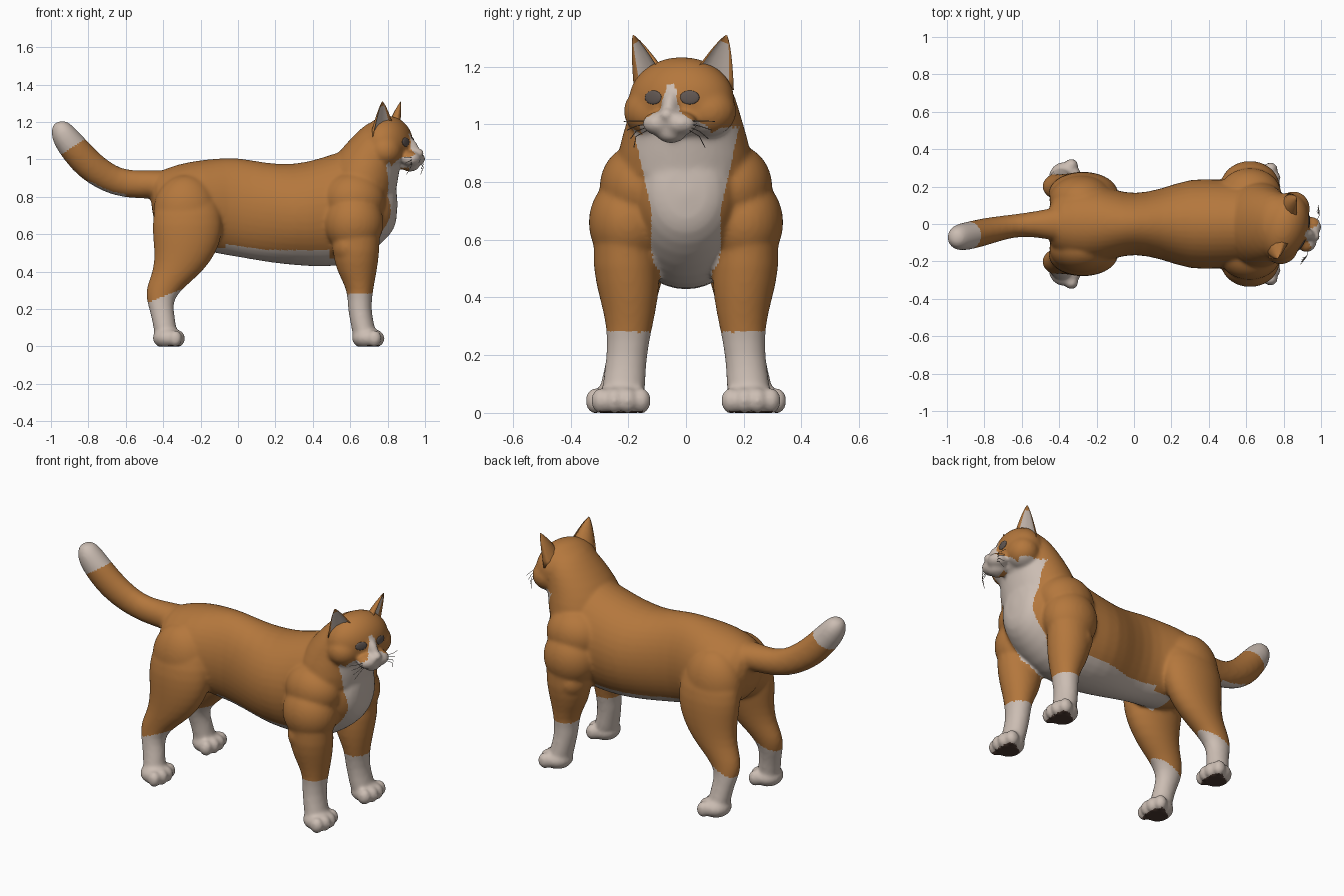
import bpy, bmesh, math
from mathutils import Vector, Matrix
from mathutils.bvhtree import BVHTree

if "Cube" in bpy.data.objects:
    bpy.data.objects.remove(bpy.data.objects["Cube"])


def material(name, rgb):
    m = bpy.data.materials.new(name)
    m.diffuse_color = (*rgb, 1)
    m.use_nodes = True
    m.node_tree.nodes["Principled BSDF"].inputs["Base Color"].default_value = m.diffuse_color
    return m


ORANGE = material("orange_fur", (0.455, 0.185, 0.046))
CREAM = material("white_fur", (0.60, 0.51, 0.45))
PAD = material("dark_pads", (0.07, 0.04, 0.03))
EYE = material("grey_eyes", (0.12, 0.095, 0.085))
WHISK = material("whisker_grey", (0.22, 0.18, 0.15))

# head frame: local x = forward, y = cat's left, turned a little to -y
HEAD = Matrix.Translation((0.80, -0.015, 0)) @ Matrix.Rotation(math.radians(-17), 4, 'Z')
IDENT = Matrix.Identity(4)


def make_object(name, bm, mats):
    me = bpy.data.meshes.new(name)
    bm.to_mesh(me)
    bm.free()
    for m in mats:
        me.materials.append(m)
    me.polygons.foreach_set("use_smooth", [True] * len(me.polygons))
    ob = bpy.data.objects.new(name, me)
    bpy.context.collection.objects.link(ob)
    return ob


def ball(bm, c, r, frame=IDENT, pitch=0):
    mat = frame @ Matrix.Translation(c) @ Matrix.Rotation(pitch, 4, 'Y') @ Matrix.Diagonal((*r, 1))
    bmesh.ops.create_uvsphere(bm, u_segments=16, v_segments=10, radius=1, matrix=mat)


def loft(bm, stations, tangent=None, n=20):
    """Closed tube through (x, y, z, side radius, other radius)."""
    rings = []
    for i, (x, y, z, ra, rb) in enumerate(stations):
        if tangent:
            t = Vector(tangent)
        else:
            a, b = stations[max(i - 1, 0)], stations[min(i + 1, len(stations) - 1)]
            t = Vector((b[0] - a[0], 0, b[2] - a[2])).normalized()
        side = Vector((0, 1, 0))
        up = t.cross(side)
        rings.append([bm.verts.new(Vector((x, y, z)) + side * ra * math.cos(k * math.tau / n)
                                   + up * rb * math.sin(k * math.tau / n)) for k in range(n)])
    for p, q in zip(rings, rings[1:]):
        for k in range(n):
            bm.faces.new((p[k], p[(k + 1) % n], q[(k + 1) % n], q[k]))
    bm.faces.new(rings[0][::-1])
    bm.faces.new(rings[-1])


bm = bmesh.new()
# torso: x, z, half width, half height
loft(bm, [(x, 0, z, ry, rz) for x, z, ry, rz in [
    (-.47, .80, .09, .10), (-.40, .77, .18, .185), (-.25, .76, .225, .235), (-.1, .75, .185, .26),
    (0, .745, .16, .27), (.15, .715, .19, .268), (.3, .702, .25, .272), (.45, .715, .24, .295),
    (.6, .75, .24, .32), (.72, .76, .21, .255), (.81, .765, .15, .18), (.855, .76, .08, .10)]], (1, 0, 0))
# neck: z, x, half width, half depth
loft(bm, [(x, -.005, z, ry, rx) for z, x, ry, rx in [
    (.75, .66, .24, .19), (.9, .66, .24, .195), (1.0, .69, .205, .19),
    (1.1, .745, .18, .155), (1.17, .775, .14, .115), (1.21, .785, .07, .07)]], (0, 0, 1))
# tail
loft(bm, [(-.36, 0, .87, .11, .08), (-.45, 0, .866, .082, .076), (-.6, -.003, .865, .06, .076),
          (-.7, -.02, .90, .066, .079), (-.8, -.042, .97, .075, .084), (-.87, -.06, 1.05, .076, .081),
          (-.925, -.07, 1.12, .075, .074), (-.95, -.072, 1.17, .063, .058), (-.96, -.073, 1.205, .03, .028)])
# legs: z, x, y, half depth, half width
FRONT = [(.66, .63, .215, .14, .11), (.5, .63, .207, .127, .119), (.4, .635, .197, .109, .104),
         (.3, .655, .195, .067, .08), (.2, .647, .205, .064, .07), (.1, .67, .215, .062, .075), (.04, .68, .22, .07, .08)]
HIND = [(.84, -.27, .13, .15, .09), (.7, -.27, .16, .19, .115), (.6, -.27, .167, .19, .115),
        (.5, -.28, .175, .167, .105), (.4, -.32, .185, .135, .088), (.32, -.388, .195, .105, .072),
        (.25, -.42, .205, .072, .062), (.18, -.405, .22, .064, .057), (.1, -.39, .235, .062, .062), (.04, -.385, .24, .06, .07)]
for s in (1, -1):
    for leg in (FRONT, HIND):
        loft(bm, [(x, y * s, z, ry, rx) for z, x, y, rx, ry in leg], (0, 0, 1))
    # shoulder, upper arm, elbow and haunch muscles
    ball(bm, (.62, .16 * s, .785), (.175, .145, .15))
    ball(bm, (.62, .20 * s, .66), (.165, .143, .165))
    ball(bm, (.59, .205 * s, .53), (.09, .117, .10))
    ball(bm, (-.28, .13 * s, .72), (.18, .135, .20))
    # paws with toes
    for px, py, toe, r in ((.69, .225, .747, .041), (-.375, .245, -.317, .038)):
        ball(bm, (px, py * s, .045), (.085, .09, .06))
        for k in (-1.5, -.5, .5, 1.5):
            ball(bm, (toe - .008 * k * k, (py + .047 * k) * s, .042), (r, .035, .046))
# head, bridge, nose, chin, muzzle, cheeks
ball(bm, (0, 0, 1.085), (.137, .195, .15), HEAD)
ball(bm, (.11, 0, 1.075), (.08, .034, .048), HEAD, .7)
ball(bm, (.175, 0, 1.033), (.03, .028, .024), HEAD)
ball(bm, (.125, 0, .968), (.055, .055, .034), HEAD)
for s in (1, -1):
    ball(bm, (.142, .04 * s, 1.003), (.056, .06, .042), HEAD)
    ball(bm, (.02, .1 * s, 1.045), (.095, .105, .09), HEAD)
bmesh.ops.recalc_face_normals(bm, faces=bm.faces[:])

# fuse everything into one smooth skin
rough = make_object("rough_form", bm, [])
rough.modifiers.new("round", 'SUBSURF').levels = 1
vox = rough.modifiers.new("fuse", 'REMESH')
vox.mode, vox.voxel_size = 'VOXEL', 0.009
soft = rough.modifiers.new("soften", 'SMOOTH')
soft.factor, soft.iterations = 0.5, 14
bpy.context.view_layer.update()
skin = rough.evaluated_get(bpy.context.evaluated_depsgraph_get()).to_mesh()
bm = bmesh.new()
bm.from_mesh(skin)
bpy.data.objects.remove(rough)
for v in bm.verts:
    v.co.z = max(v.co.z, 0)
bm.normal_update()
TO_HEAD = HEAD.inverted()


def fur(p, n):
    """Material slot: 0 orange, 1 white, 2 pads."""
    x, y, z = p
    if z < .012 and n.z < -.85:
        return 2
    if z < (.28 if x > .2 else .235 + .4 * (x + .48)) and z < .33:      # socks
        return 1
    if x < -.55:                                            # tail tip and underside
        tip = -.55 * (x + .885) + .84 * (z - 1.065) > 0
        return int(tip or (n.z < -.75 and -.8 < x < -.6))
    f, l, _ = TO_HEAD @ p
    l = abs(l)
    if f > .06 and z > .955:                                # blaze, muzzle and chin
        if z > 1.045:
            return int(l < .012 + .26 * (1.14 - z) and z < 1.14)
        return int(l < .04 + 1.6 * (1.045 - z) and l < .125)
    if x > .62 and .55 < z < .99 and n.x > -.1:             # chest bib
        return int(abs(y) < .12 + max(0, z - .7) * .22)
    if -.2 < x and .42 < z < .56:                           # belly and lower chest
        edge = .515 + max(0, .15 - x) * .15 + (.05 if x > .6 else 0)
        between_legs = abs(y) < (.115 if x > 0 else .085) and abs(n.y) < .75
        return int(z < edge and n.z < .3 and (between_legs or -.07 < x < .49))
    return 0


for face in bm.faces:
    face.material_index = fur(face.calc_center_median(), face.normal)
tree = BVHTree.FromBMesh(bm)
make_object("cat_body", bm, [ORANGE, CREAM, PAD])

# eyes set into the face
for name, s in (("left_eye", 1), ("right_eye", -1)):
    hit, normal, _, _ = tree.ray_cast(HEAD @ Vector((.5, .066 * s, 1.093)), HEAD.to_3x3() @ Vector((-1, 0, 0)))
    bm = bmesh.new()
    turn = normal.to_track_quat('X', 'Z').to_matrix().to_4x4()
    bmesh.ops.create_uvsphere(bm, u_segments=20, v_segments=12, radius=1,
                              matrix=Matrix.Translation(hit) @ turn @ Matrix.Diagonal((.006, .034, .024, 1)))
    make_object(name, bm, [EYE])

# cupped ears, opening forward and outward
for name, s in (("left_ear", 1), ("right_ear", -1)):
    bm = bmesh.new()
    u = Vector((.055, -.085 * s, .04)).normalized()
    v = Vector((.82, .57 * s, 0))
    rows = []
    for t in (-.25, 0, .2, .4, .6, .8, .92, .99):
        c = Vector((.015, .13 * s, 1.18)).lerp(Vector((.022, .17 * s, 1.31)), t)
        w, d = .066 * (1 - t) ** .75, .06 * (1 - t) ** .8
        row = []
        for k in range(10):
            a = k * math.tau / 10
            depth = math.sin(a) * (d if k > 5 else -.4 * d)
            row.append(bm.verts.new(HEAD @ (c + u * w * math.cos(a) + v * depth)))
        rows.append(row)
    for i, (p, q) in enumerate(zip(rows, rows[1:])):
        for k in range(10):
            j = (k + 1) % 10
            bm.faces.new((p[k], p[j], q[j], q[k])).material_index = int(1 <= k <= 3 and i < 5)
    bm.faces.new(rows[-1])
    bm.faces.new(rows[0])
    bmesh.ops.recalc_face_normals(bm, faces=bm.faces[:])
    make_object(name, bm, [ORANGE, CREAM])

# whiskers
curve = bpy.data.curves.new("whiskers", 'CURVE')
curve.dimensions, curve.bevel_depth, curve.bevel_resolution = '3D', 0.0015, 0
curve.materials.append(WHISK)
for s in (1, -1):
    for i in range(4):
        sp = curve.splines.new('POLY')
        pts = [(.155, .06, 1.012 - .008 * i), (.165, .115, 1.012 - .018 * i), (.145, .165 - .012 * i, 1.01 - .03 * i)]
        sp.points.add(len(pts) - 1)
        for pt, (f, l, z) in zip(sp.points, pts):
            pt.co = (*(HEAD @ Vector((f, l * s, z))), 1)
bpy.context.collection.objects.link(bpy.data.objects.new("whiskers", curve))
